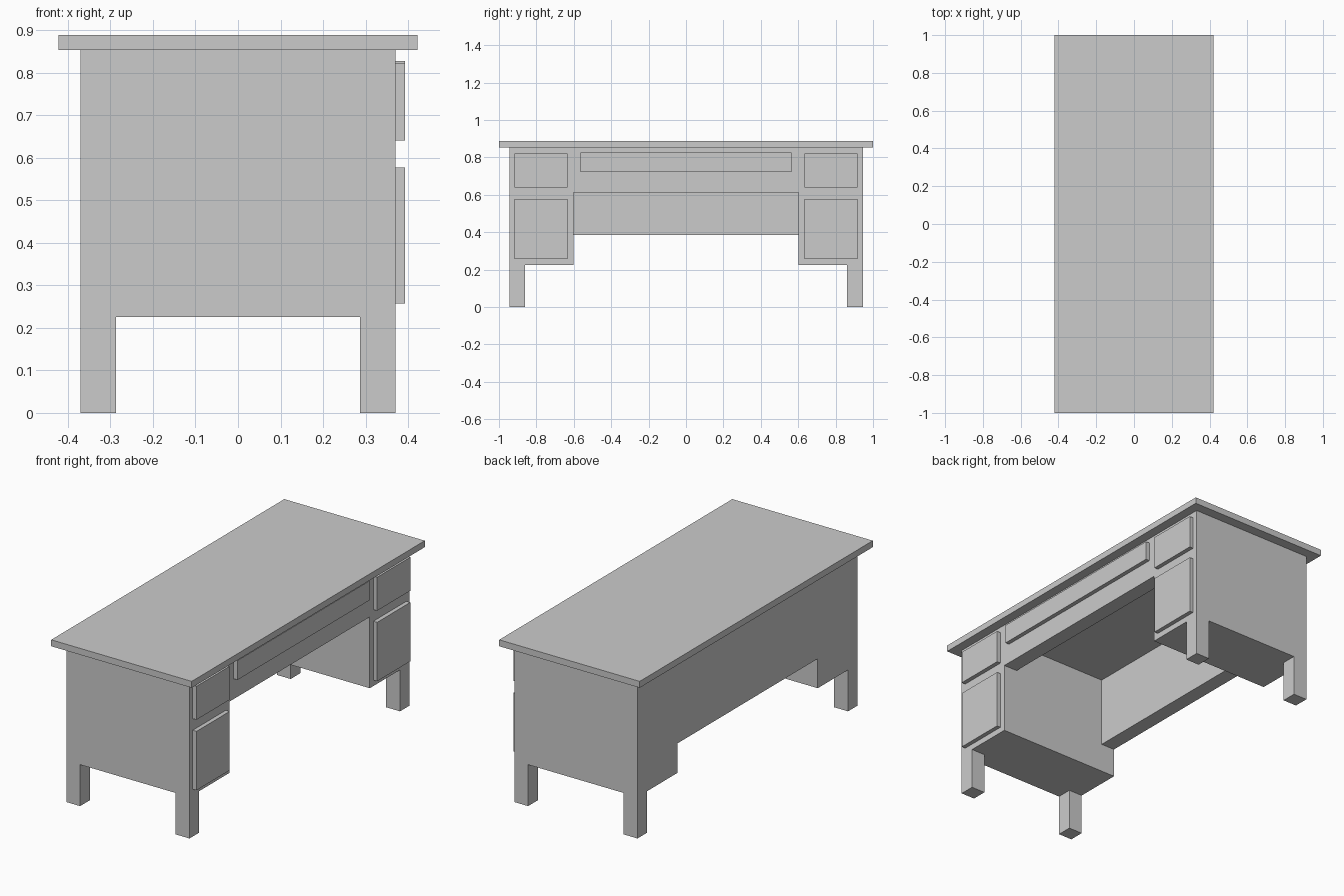
import bpy

if "Cube" in bpy.data.objects:
    bpy.data.objects.remove(bpy.data.objects["Cube"])


def box(name, x, y, z):
    """Box spanning the given (min, max) ranges."""
    bpy.ops.mesh.primitive_cube_add(size=1, location=[(a + b) / 2 for a, b in (x, y, z)])
    ob = bpy.context.object
    ob.name = name
    ob.scale = [b - a for a, b in (x, y, z)]
    bpy.ops.object.transform_apply(location=False, rotation=False, scale=True)
    return ob


def cut(target, x, y, z):
    """Subtract a box from the target."""
    cutter = box("cutter", x, y, z)
    cutter.hide_render = True
    mod = target.modifiers.new("cut", 'BOOLEAN')
    mod.operation = 'DIFFERENCE'
    mod.solver = 'EXACT'
    mod.object = cutter
    bpy.context.view_layer.objects.active = target
    bpy.ops.object.modifier_apply(modifier=mod.name)
    bpy.data.objects.remove(cutter)


X, Y = 0.37, 0.945          # half depth and half width of the carcass
T = 0.083                   # panel and leg thickness
KNEE = 0.602                # half width of the knee hole
LEG, TOP = 0.225, 0.853     # leg height, underside of the desktop

# Desktop
box("desktop", (-0.422, 0.422), (-1, 1), (TOP, 0.888))

# Carcass: two pedestals, front apron and back panel around the knee hole
body = box("carcass", (-X, X), (-Y, Y), (LEG, TOP))
cut(body, (-0.6, 0.6), (-KNEE, KNEE), (0, 0.385))          # below the back panel
cut(body, (-X + T, 0.6), (-KNEE, KNEE), (0.3, 0.612))      # open knee space
cut(body, (-X + T, X - T), (-KNEE, KNEE), (0.5, 0.768))    # recess behind apron

# Pedestal drawers and legs on both sides
for side, s in (("left", -1), ("right", 1)):
    def span(a, b):
        return tuple(sorted((s * a, s * b)))
    box(f"upper_drawer_{side}", (X, 0.393), span(0.633, 0.917), (0.64, 0.822))
    box(f"lower_drawer_{side}", (X, 0.393), span(0.633, 0.917), (0.257, 0.577))
    box(f"front_leg_{side}", (X - T, X), span(Y - T, Y), (0, LEG))
    box(f"back_leg_{side}", (-X, -X + T), span(Y - T, Y), (0, LEG))

# Wide middle drawer
box("middle_drawer", (X, 0.393), (-0.565, 0.565), (0.722, 0.827))
